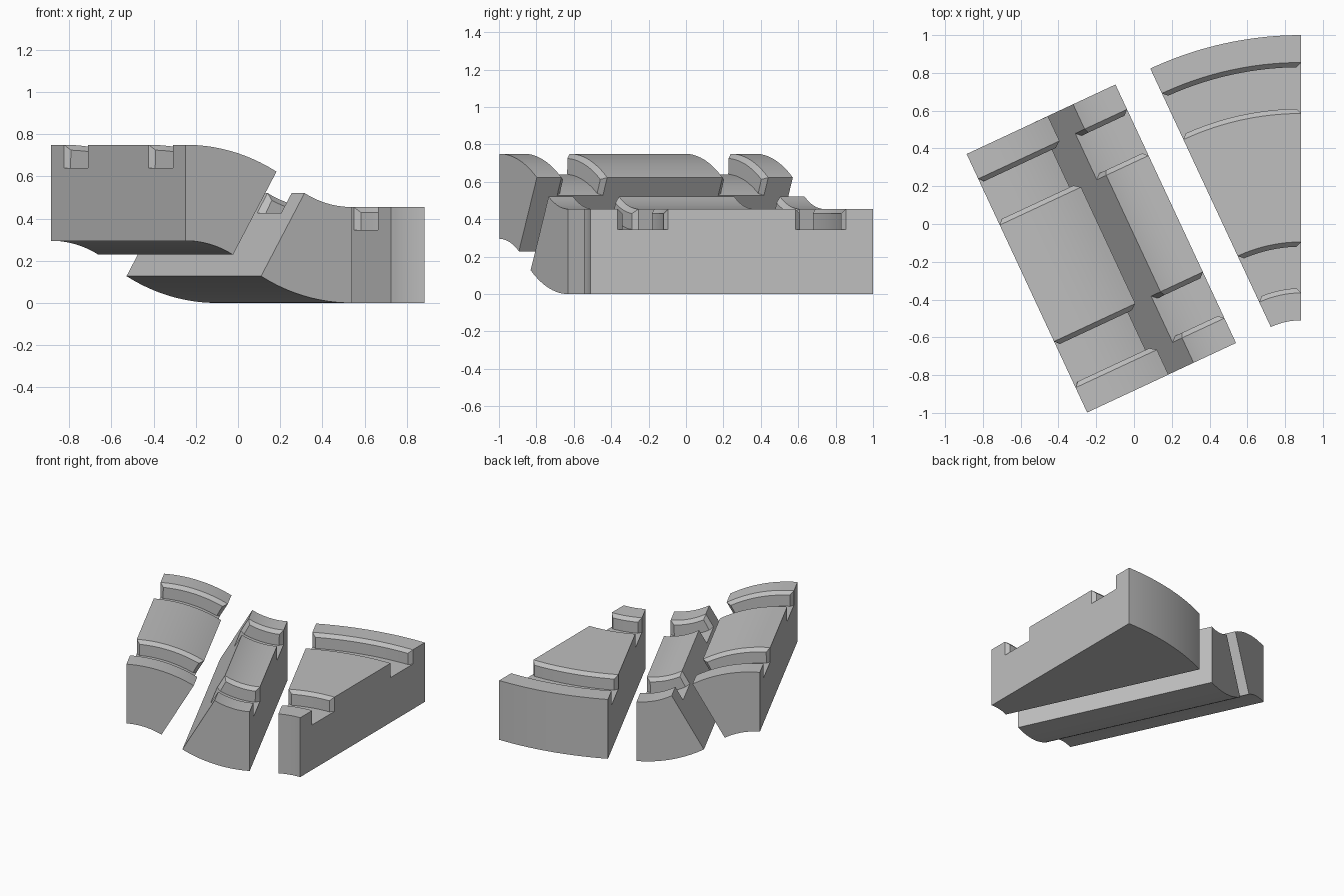
import bpy, bmesh, math
from mathutils import Vector

if "Cube" in bpy.data.objects:
    bpy.data.objects.remove(bpy.data.objects["Cube"], do_unlink=True)

LENGTH, THICK = 1.51, 0.455      # shared block size
DEPTH, BEVEL = 0.11, 0.025       # groove depth and rim chamfer
GROOVES = [(0.145, 0.415), (1.095, 1.365)]
TURN, BEND = math.radians(25), math.radians(30)
STEPS = 20
ALONG = Vector((-math.sin(TURN), math.cos(TURN), 0))
ACROSS = Vector((math.cos(TURN), math.sin(TURN), 0))

grey = bpy.data.materials.new("light_grey")
grey.use_nodes = True
colour = (0.52, 0.52, 0.52, 1)
grey.diffuse_color = colour
grey.node_tree.nodes["Principled BSDF"].inputs["Base Color"].default_value = colour


# Each mapping takes sweep t, length u and depth n below the top surface
def flat_map(t, u, n):
    r, a = 0.38 + u, t * TURN
    return Vector((0.885 - r * math.sin(a), -0.89 + r * math.cos(a), THICK - n))


def convex_map(t, u, n):
    r, a = 0.95 - n, t * BEND
    p = Vector((-0.248, -0.998, -0.2 + r * math.cos(a)))
    return p + ALONG * u + ACROSS * r * math.sin(a)


def concave_map(t, u, n):
    r, a = 0.495 + n, t * BEND
    p = Vector((0.54, -0.63, 0.95 - r * math.cos(a)))
    return p + ALONG * u - ACROSS * r * math.sin(a)


def profile(flare):
    """Grooved outline as (length, depth) points; flare widens the groove walls."""
    pts = [(0, 0)]
    for a, b in GROOVES:
        lo, hi = a + BEVEL - flare, b - BEVEL + flare
        pts += [(a, 0), (lo, BEVEL), (lo, DEPTH), (hi, DEPTH), (hi, BEVEL), (b, 0)]
    return pts + [(LENGTH, 0), (LENGTH, THICK), (0, THICK)]


def make_block(name, mapping, arc):
    bm = bmesh.new()
    rings = []
    # Flared end sections with plain sections between them
    for k in range(-1, STEPS + 2):
        end = k in (-1, STEPS + 1)
        ring = []
        for u, n in profile(BEVEL if end else 0):
            inset = BEVEL / arc(u)
            t = max(0, k) / (STEPS + 1) if end else inset + (1 - 2 * inset) * k / STEPS
            ring.append(bm.verts.new(mapping(t, u, n)))
        rings.append(ring)
    mitres = []
    for i, (r0, r1) in enumerate(zip(rings, rings[1:])):
        for j in range(len(r0)):
            m = (j + 1) % len(r0)
            f = bm.faces.new((r0[j], r0[m], r1[m], r1[j]))
            if i in (0, len(rings) - 2):
                mitres.append(f)
    bm.faces.new(rings[0])
    bm.faces.new(rings[-1])
    bmesh.ops.triangulate(bm, faces=mitres, quad_method='LONG_EDGE')
    bmesh.ops.recalc_face_normals(bm, faces=bm.faces)
    mesh = bpy.data.meshes.new(name)
    bm.to_mesh(mesh)
    bm.free()
    mesh.materials.append(grey)
    obj = bpy.data.objects.new(name, mesh)
    bpy.context.collection.objects.link(obj)
    bpy.ops.object.select_all(action='DESELECT')
    obj.select_set(True)
    bpy.context.view_layer.objects.active = obj
    bpy.ops.object.shade_smooth_by_angle(angle=math.radians(25))


make_block("flat_turn_block", flat_map, lambda u: (0.38 + u) * TURN)
make_block("convex_block", convex_map, lambda u: 0.95 * BEND)
make_block("concave_block", concave_map, lambda u: 0.495 * BEND)
